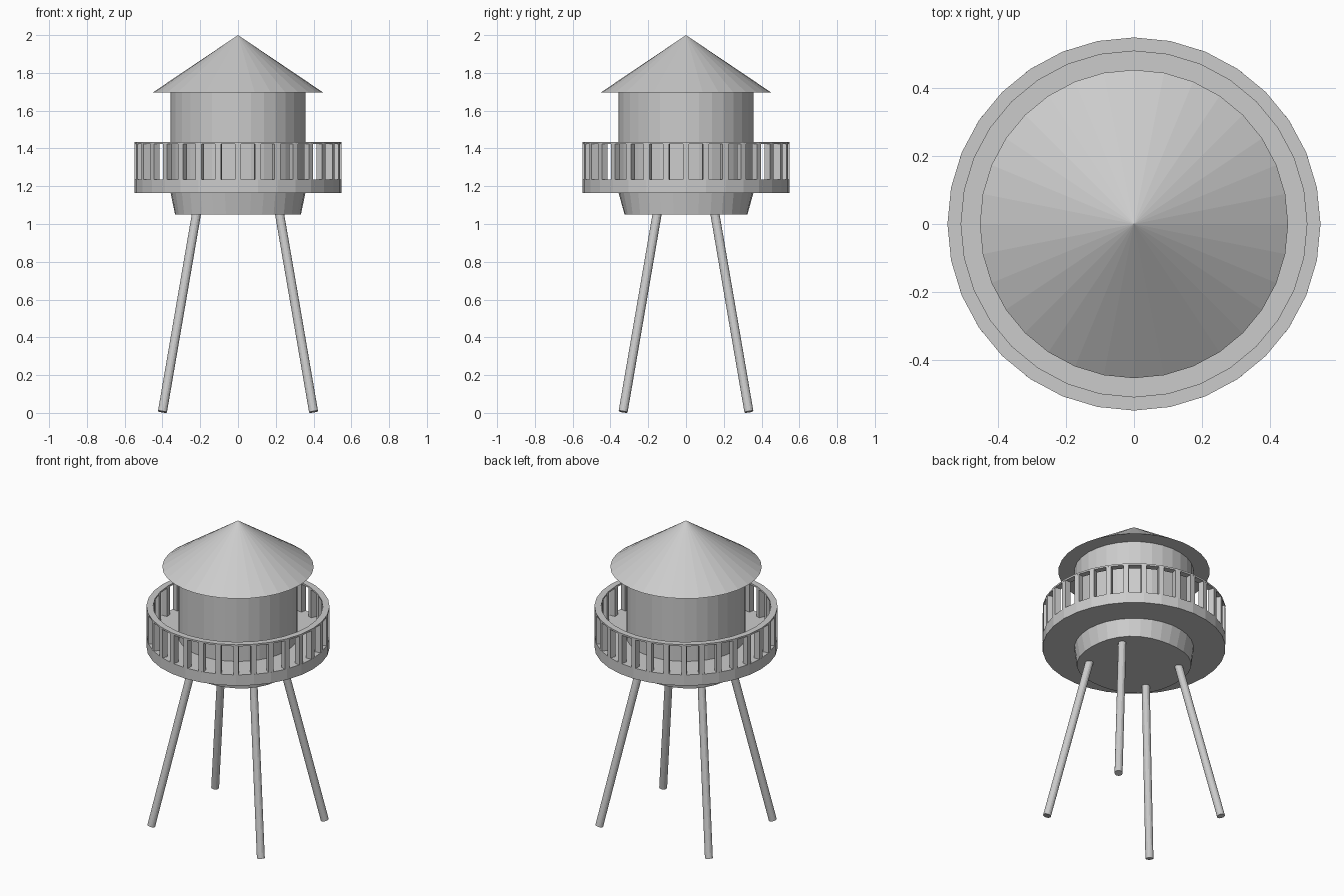
import bpy, bmesh
from math import sin, cos, tau
from mathutils import Vector, Matrix

SIDES = 32

if "Cube" in bpy.data.objects:
    bpy.data.objects.remove(bpy.data.objects["Cube"], do_unlink=True)

grey = bpy.data.materials.new("plain grey")
grey.use_nodes = True
colour = (0.6, 0.6, 0.6, 1)
grey.diffuse_color = colour
grey.node_tree.nodes["Principled BSDF"].inputs["Base Color"].default_value = colour


def finish(name, bm):
    bmesh.ops.recalc_face_normals(bm, faces=bm.faces)
    mesh = bpy.data.meshes.new(name)
    bm.to_mesh(mesh)
    bm.free()
    mesh.materials.append(grey)
    obj = bpy.data.objects.new(name, mesh)
    bpy.context.collection.objects.link(obj)
    return obj


def cone(name, low, high, r_low, r_high, sides=SIDES):
    """Capped cone or cylinder running between two points."""
    low, high = Vector(low), Vector(high)
    axis = high - low
    turn = Matrix.Identity(4)
    if axis.xy.length > 0:
        turn = axis.to_track_quat('Z', 'Y').to_matrix().to_4x4()
    bm = bmesh.new()
    bmesh.ops.create_cone(bm, cap_ends=True, segments=sides, radius1=r_low,
                          radius2=r_high, depth=axis.length,
                          matrix=Matrix.Translation((low + high) / 2) @ turn)
    return finish(name, bm)


def ring(name, inner, outer, z0, z1):
    """Flat-sided hoop with a rectangular section."""
    bm = bmesh.new()
    section = [(inner, z0), (outer, z0), (outer, z1), (inner, z1)]
    loops = [[bm.verts.new((r * cos(i * tau / SIDES), r * sin(i * tau / SIDES), z))
              for r, z in section] for i in range(SIDES)]
    for i in range(SIDES):
        a, b = loops[i - 1], loops[i]
        for k in range(4):
            bm.faces.new((a[k - 1], a[k], b[k], b[k - 1]))
    return finish(name, bm)


# Tank, roof and walkway
cone("roof", (0, 0, 1.695), (0, 0, 2), 0.453, 0)
cone("tank_wall", (0, 0, 1.165), (0, 0, 1.695), 0.357, 0.357)
cone("walkway_floor", (0, 0, 1.165), (0, 0, 1.236), 0.548, 0.548)
ring("railing_top", 0.508, 0.548, 1.424, 1.435)

# Tapered tank base, drawn in a little more on its four sides than at its corners
base = cone("tank_base", (0, 0, 1.05), (0, 0, 1.165), 1, 0.357)
for v in base.data.vertices:
    if v.co.z < 1.1:
        x, y = v.co.xy
        r = 0.329 + 0.004 * (x * x - y * y) + 0.014 * (2 * x * y) ** 2
        v.co.xy = x * r, y * r

# Railing posts, one at each corner of the walkway
bm = bmesh.new()
for i in range(SIDES):
    bmesh.ops.create_cube(bm, size=1, matrix=Matrix.Rotation(i * tau / SIDES, 4, 'Z')
                          @ Matrix.Translation((0.528, 0, 1.33))
                          @ Matrix.Diagonal((0.038, 0.032, 0.19, 1)))
finish("railing_posts", bm)

# Four splayed legs
for x_name, sx in (("left", 1), ("right", -1)):
    for y_name, sy in (("front", -1), ("back", 1)):
        cone(f"{y_name}_{x_name}_leg", (sx * 0.4, sy * 0.333, 0.006),
             (sx * 0.212, sy * 0.145, 1.1), 0.024, 0.024, 16)
